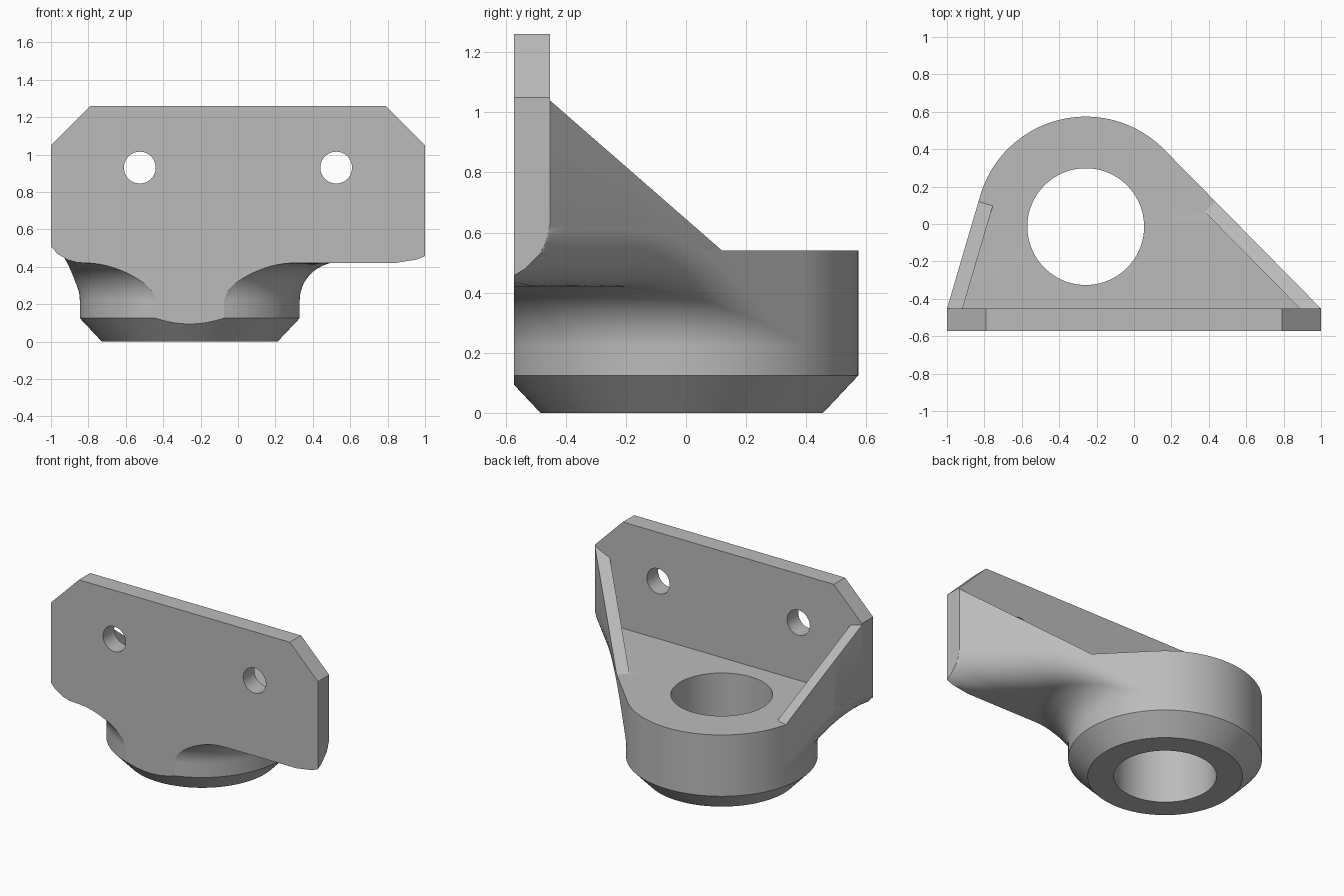
import bpy, bmesh, math
from mathutils import Vector

cube = bpy.data.objects.get("Cube")
if cube:
    bpy.data.objects.remove(cube, do_unlink=True)

# Main dimensions
CENTRE = Vector((-0.258, -0.014))
R_OUT, R_HOLE, R_BASE = 0.588, 0.312, 0.47
FRONT, BACK = -0.573, -0.453
BEVEL_Z, TOP, PLATE_TOP = 0.125, 0.54, 1.26
FIL, FIL_Z = 0.2, 0.22

grey = bpy.data.materials.new("plain_grey")
grey.use_nodes = True
grey.diffuse_color = (0.5, 0.5, 0.5, 1)
grey.node_tree.nodes["Principled BSDF"].inputs["Base Color"].default_value = (0.5, 0.5, 0.5, 1)


def tangent_normal(corner, sign):
    """Normal angle of the side wall running from a plate corner tangent to the boss."""
    v = corner - CENTRE
    return math.atan2(v.y, v.x) % math.tau + sign * math.acos(R_OUT / v.length)


CORNERS = {1: Vector((1, BACK)), -1: Vector((-1, BACK))}
ANGLES = {1: tangent_normal(CORNERS[1], 1) % math.tau,
          -1: tangent_normal(CORNERS[-1], -1) % math.tau}
NORMALS = {k: Vector((math.cos(a), math.sin(a))) for k, a in ANGLES.items()}


def arc(d):
    d = min(max(d, 0), FIL)
    return math.sqrt(FIL * FIL - (FIL - d) ** 2)


def underside(p):
    """Height of the underside: hollow fillet at the boss, round at the side walls."""
    v = p - CENTRE
    d = max(v.length - R_OUT, 0)
    e = max(min(R_OUT - v.dot(n) for n in NORMALS.values()), 0)
    half = min(FIL, (d + e) / 2)
    if d <= half:
        return FIL_Z + arc(d)
    if e < half:
        return FIL_Z + 2 * arc(half) - arc(e)
    return FIL_Z + FIL


def reach(a):
    """Distance from the boss axis to the outline in direction a."""
    u = Vector((math.cos(a), math.sin(a)))
    hits = [R_OUT / n.dot(u) for n in NORMALS.values() if n.dot(u) > 1e-6]
    if ANGLES[1] <= a <= ANGLES[-1]:
        hits = [R_OUT]
    if u.y < -1e-6:
        hits.append((FRONT - CENTRE.y) / u.y)
    if abs(u.x) > 1e-6:
        hits.append((math.copysign(1, u.x) - CENTRE.x) / u.x)
    return min(hits)


def finish(name, bm):
    bmesh.ops.remove_doubles(bm, verts=bm.verts, dist=1e-5)
    bmesh.ops.recalc_face_normals(bm, faces=bm.faces)
    mesh = bpy.data.meshes.new(name)
    bm.to_mesh(mesh)
    bm.free()
    mesh.materials.append(grey)
    ob = bpy.data.objects.new(name, mesh)
    bpy.context.collection.objects.link(ob)
    return ob


def activate(ob):
    bpy.ops.object.select_all(action='DESELECT')
    ob.select_set(True)
    bpy.context.view_layer.objects.active = ob


def shade(ob):
    activate(ob)
    bpy.ops.object.shade_smooth_by_angle(angle=math.radians(17))


def slab(name, grid, top):
    """Closed block over a grid of plan points, its bottom following the underside."""
    bm = bmesh.new()
    low = [[bm.verts.new((p.x, p.y, max(underside(p) + 0.006, 0.5))) for p in row] for row in grid]
    high = [[bm.verts.new((p.x, p.y, top(i, p))) for p in row] for i, row in enumerate(grid)]
    for layer in (low, high):
        for r0, r1 in zip(layer, layer[1:]):
            for j in range(len(r0) - 1):
                bm.faces.new((r0[j], r0[j + 1], r1[j + 1], r1[j]))

    def border(g):
        return (g[0][:-1] + [r[-1] for r in g[:-1]] + g[-1][:0:-1] + [r[0] for r in g[:0:-1]])
    b, t = border(low), border(high)
    for k in range(len(b)):
        m = (k + 1) % len(b)
        bm.faces.new((b[k], b[m], t[m], t[k]))
    return finish(name, bm)


# Boss and base: one column of points per direction, wrapped round the axis
angles = [math.tau * i / 160 for i in range(160)] + list(ANGLES.values())
for x in (-1, 1):
    for y in (FRONT, BACK):
        angles.append(math.atan2(y - CENTRE.y, x - CENTRE.x) % math.tau)
    angles.append(1.5 * math.pi + x * math.acos((CENTRE.y - FRONT) / R_OUT))
angles = sorted(set(angles))

bm = bmesh.new()
columns = []
STEPS = 40
for a in angles:
    u = Vector((math.cos(a), math.sin(a)))
    wall = reach(a)
    r0 = min(R_OUT, wall)
    prof = [(R_HOLE, TOP), (R_HOLE, 0), (R_BASE, 0),
            (r0, BEVEL_Z * (r0 - R_BASE) / (R_OUT - R_BASE))]
    for i in range(STEPS + 1):
        r = r0 + (wall - r0) * (1 - math.cos(math.pi * i / STEPS)) / 2
        prof.append((r, underside(CENTRE + u * r)))
    prof += [(wall, max(TOP, prof[-1][1])), (wall - 0.06, TOP)]
    columns.append([bm.verts.new((*(CENTRE + u * r), z)) for r, z in prof])
for c0, c1 in zip(columns, columns[1:] + columns[:1]):
    for j in range(len(c0)):
        k = (j + 1) % len(c0)
        bm.faces.new((c0[j], c0[k], c1[k], c1[j]))
shade(finish("boss_body", bm))

# Upright plate with clipped top corners
half_x = [0.3, 0.79, 0.92, 0.96, 0.98, 0.99, 1]
xs = [-x for x in reversed(half_x)] + half_x
grid = [[Vector((x, FRONT + (BACK - FRONT) * j / 8)) for j in range(9)] for x in xs]
plate = slab("mounting_plate", grid, lambda i, p: min(PLATE_TOP, PLATE_TOP + 0.79 - abs(p.x)))

# Bolt holes through the plate
for side in (-1, 1):
    bpy.ops.mesh.primitive_cylinder_add(vertices=48, radius=0.085, depth=0.5,
                                        location=(side * 0.525, (FRONT + BACK) / 2, 0.93),
                                        rotation=(math.pi / 2, 0, 0))
    cutter = bpy.context.object
    cutter.name = "hole_cutter"
    cutter.hide_render = True
    cutter.data.materials.append(grey)
    mod = plate.modifiers.new("hole", 'BOOLEAN')
    mod.operation, mod.solver, mod.object = 'DIFFERENCE', 'EXACT', cutter
    activate(plate)
    bpy.ops.object.modifier_apply(modifier=mod.name)
    bpy.data.objects.remove(cutter, do_unlink=True)
shade(plate)

# Sloping side ribs
N = 24
for side, name in ((1, "left_rib"), (-1, "right_rib")):
    n = NORMALS[side]
    along = Vector((-n.y, n.x)) * side
    length = (0.12 - BACK) / along.y
    grid = [[CORNERS[side] + along * (length * i / N) - n * (0.08 * j / 8) for j in range(9)]
            for i in range(N + 1)]
    shade(slab(name, grid, lambda i, p: 1.04 + (TOP - 1.04) * i / N))
